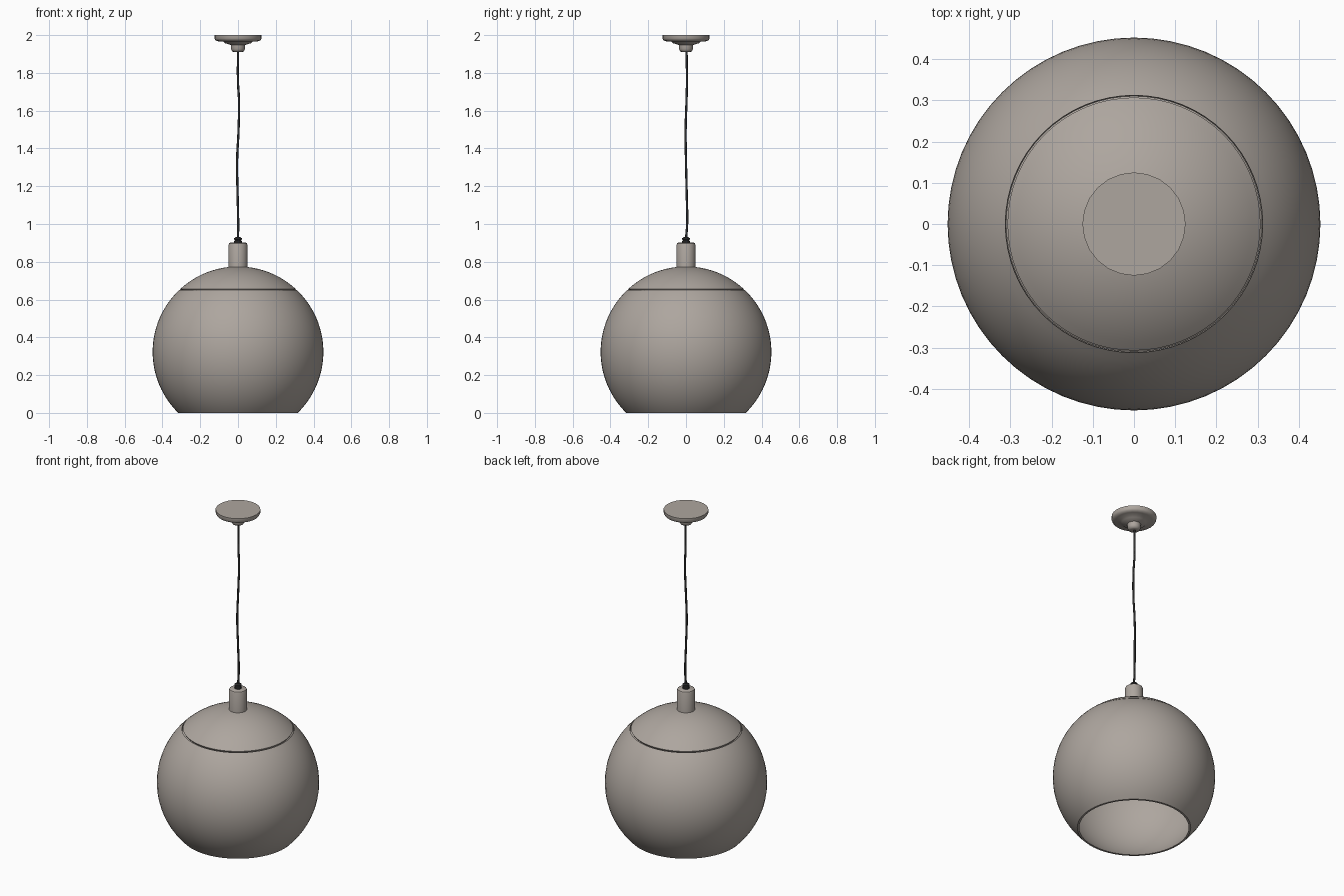
import bpy, bmesh, math

if "Cube" in bpy.data.objects:
    bpy.data.objects.remove(bpy.data.objects["Cube"])

def material(name, rgb):
    m = bpy.data.materials.new(name)
    m.diffuse_color = (*rgb, 1)
    m.use_nodes = True
    m.node_tree.nodes["Principled BSDF"].inputs["Base Color"].default_value = m.diffuse_color
    return m

metal = material("warm grey metal", (0.42, 0.38, 0.345))
dark = material("dark cord", (0.03, 0.03, 0.03))

def lathe(name, profile, mat, sides=64, angle=35):
    """Spin a list of (radius, z) points round the z axis."""
    bm = bmesh.new()
    rings = []
    for r, z in profile:
        if r < 1e-5:
            rings.append([bm.verts.new((0, 0, z))] * sides)
        else:
            rings.append([bm.verts.new((r * math.cos(2 * math.pi * i / sides),
                                        r * math.sin(2 * math.pi * i / sides), z))
                          for i in range(sides)])
    for a, b in zip(rings, rings[1:]):
        for i in range(sides):
            j = (i + 1) % sides
            vs = list(dict.fromkeys([a[i], a[j], b[j], b[i]]))
            if len(vs) > 2:
                bm.faces.new(vs)
    bmesh.ops.recalc_face_normals(bm, faces=bm.faces)
    me = bpy.data.meshes.new(name)
    bm.to_mesh(me)
    bm.free()
    ob = bpy.data.objects.new(name, me)
    bpy.context.collection.objects.link(ob)
    me.materials.append(mat)
    bpy.context.view_layer.objects.active = ob
    ob.select_set(True)
    bpy.ops.object.shade_smooth_by_angle(angle=math.radians(angle))
    ob.select_set(False)
    return ob

CZ = 0.323  # globe centre height

def arc(radius, z0, z1, n):
    """Points on the globe's profile between two heights."""
    a0 = math.asin(max(-1, min(1, (z0 - CZ) / radius)))
    a1 = math.asin(max(-1, min(1, (z1 - CZ) / radius)))
    return [(radius * math.cos(a0 + (a1 - a0) * i / n),
             CZ + radius * math.sin(a0 + (a1 - a0) * i / n)) for i in range(n + 1)]

# globe shade: thin shell, open at the bottom, lip at the top seam
outer = arc(0.452, 0.0, 0.65, 28)
inner = arc(0.444, 0.64, 0.0, 28)
lathe("globe_shade", outer + inner + outer[:1], metal)

# upper cap, tucked just inside the shade lip
cap_out = arc(0.452, 0.655, CZ + 0.452, 12)
cap_in = arc(0.440, CZ + 0.440, 0.635, 12)
lathe("globe_cap", [(0.298, 0.640)] + cap_out + cap_in + [(0.298, 0.640)], metal)

# neck on top of the globe
lathe("neck", [(0, 0.755), (0.05, 0.755), (0.05, 0.89), (0.047, 0.898),
               (0.04, 0.902), (0, 0.902)], metal, 32)

# ribbed cord grip
lathe("cord_grip", [(0, 0.9), (0.02, 0.9), (0.02, 0.911), (0.015, 0.914), (0.02, 0.917),
                    (0.02, 0.925), (0.012, 0.931), (0, 0.931)], dark, 16)

# slightly wavy cord
curve = bpy.data.curves.new("cord", 'CURVE')
curve.dimensions = '3D'
curve.bevel_depth = 0.006
curve.bevel_resolution = 2
curve.resolution_u = 8
path = [(0, 0, 0.92), (0.001, 0.006, 1.0), (-0.002, 0.004, 1.15), (-0.005, 0.0, 1.33),
        (0.003, -0.002, 1.5), (0.005, 0.003, 1.66), (0, 0.005, 1.75), (0, 0.003, 1.92)]
spline = curve.splines.new('BEZIER')
spline.bezier_points.add(len(path) - 1)
for p, co in zip(spline.bezier_points, path):
    p.co = co
    p.handle_left_type = p.handle_right_type = 'AUTO'
cord = bpy.data.objects.new("cord", curve)
bpy.context.collection.objects.link(cord)
curve.materials.append(dark)

# ceiling canopy with stepped underside
lathe("ceiling_canopy", [(0, 2.0), (0.125, 2.0), (0.125, 1.982), (0.119, 1.972), (0.105, 1.967),
                         (0.078, 1.965), (0.068, 1.957), (0.038, 1.948), (0.037, 1.926),
                         (0.031, 1.914), (0.02, 1.91), (0, 1.91)], metal, 24, 50)
